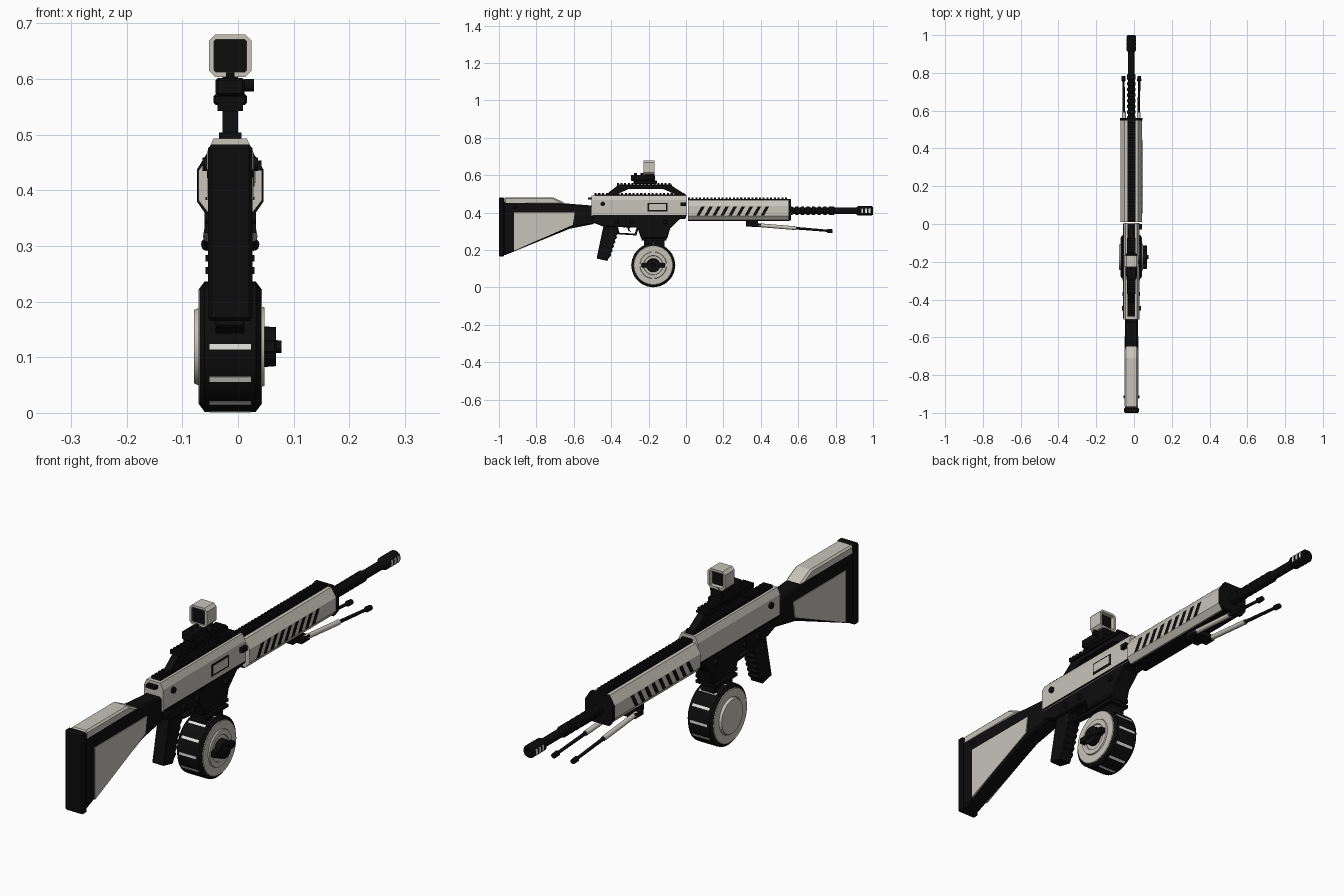
import bpy, bmesh, math
from mathutils import Vector, Matrix

if "Cube" in bpy.data.objects:
    bpy.data.objects.remove(bpy.data.objects["Cube"])

CX = -0.014  # centre plane of the body


def material(name, rgb):
    m = bpy.data.materials.new(name)
    m.use_nodes = True
    col = (*rgb, 1)
    m.diffuse_color = col
    m.node_tree.nodes["Principled BSDF"].inputs["Base Color"].default_value = col
    return m


DARK = material("matte black", (0.004, 0.004, 0.004))
LIGHT = material("warm light grey", (0.57, 0.55, 0.49))
WHITE = material("pale grey", (0.8, 0.8, 0.78))


def finish(name, bm, mat, smooth=False, bevel=0):
    bmesh.ops.recalc_face_normals(bm, faces=bm.faces)
    me = bpy.data.meshes.new(name)
    bm.to_mesh(me)
    bm.free()
    me.materials.append(mat)
    ob = bpy.data.objects.new(name, me)
    bpy.context.collection.objects.link(ob)
    if bevel:
        mod = ob.modifiers.new("Bevel", "BEVEL")
        mod.width, mod.segments, mod.limit_method = bevel, 1, "ANGLE"
    if smooth:
        bpy.ops.object.select_all(action="DESELECT")
        ob.select_set(True)
        bpy.context.view_layer.objects.active = ob
        bpy.ops.object.shade_smooth_by_angle(angle=math.radians(35))
    return ob


def extrude(name, pts, mat, depth, bevel=0):
    """Closed outline of 3D points pushed along a depth vector."""
    bm = bmesh.new()
    f = bm.faces.new([bm.verts.new(p) for p in pts])
    new = bmesh.ops.extrude_face_region(bm, geom=[f])["geom"]
    bmesh.ops.translate(bm, verts=[v for v in new if isinstance(v, bmesh.types.BMVert)], vec=depth)
    return finish(name, bm, mat, bevel=bevel)


def side(name, yz, mat, half, x=CX, bevel=0):
    """Side outline given thickness across x."""
    return extrude(name, [(x - half, y, z) for y, z in yz], mat, (2 * half, 0, 0), bevel)


def section(name, xz, mat, y0, y1):
    """Cross-section run along the barrel direction."""
    return extrude(name, [(CX + x, y0, z) for x, z in xz], mat, (0, y1 - y0, 0))


def box(name, y0, y1, z0, z1, mat, half, x=CX, bevel=0):
    return side(name, [(y0, z0), (y1, z0), (y1, z1), (y0, z1)], mat, half, x, bevel)


def lathe(name, profile, mat, start, direction, seg=32):
    """Spin (distance, radius) pairs about a direction."""
    bm = bmesh.new()
    rings = [[bm.verts.new((r * math.cos(a), r * math.sin(a), d))
              for a in (2 * math.pi * i / seg for i in range(seg))] for d, r in profile]
    for a, b in zip(rings, rings[1:]):
        for i in range(seg):
            j = (i + 1) % seg
            bm.faces.new((a[i], a[j], b[j], b[i]))
    bm.faces.new(rings[0])
    bm.faces.new(rings[-1])
    rot = Vector(direction).to_track_quat("Z", "Y").to_matrix().to_4x4()
    bm.transform(Matrix.Translation(start) @ rot)
    return finish(name, bm, mat, smooth=True)


def rail(name, y0, y1, z, half, h=0.016):
    """Accessory rail with teeth, one outline."""
    n = round((y1 - y0) / 0.02)
    step = (y1 - y0) / n
    pts = [(y0, z)]
    for i in range(n):
        y = y0 + i * step
        pts += [(y, z + h), (y + step * .55, z + h), (y + step * .55, z + h * .5), (y + step, z + h * .5)]
    side(name, pts + [(y1, z)], DARK, half)


# Stock
box("butt_plate", -1, -0.972, 0.165, 0.482, DARK, 0.04, bevel=0.006)
side("stock_body", [(-0.975, 0.17), (-0.62, 0.315), (-0.49, 0.34), (-0.49, 0.437),
                    (-0.65, 0.45), (-0.975, 0.46)], DARK, 0.034, bevel=0.006)
side("cheek_rest", [(-0.972, 0.445), (-0.64, 0.445), (-0.66, 0.458), (-0.71, 0.482),
                    (-0.972, 0.482)], LIGHT, 0.035, bevel=0.008)
for s in (-1, 1):
    side("stock_panel", [(-0.92, 0.195), (-0.605, 0.335), (-0.595, 0.40), (-0.92, 0.40)],
         LIGHT, 0.003, CX + s * 0.034)
    lathe("stock_bolt", [(0, 0.009), (0.008, 0.007)], DARK, (CX + s * 0.034, -0.915, 0.43), (s, 0, 0), 12)

# Upper receiver
section("upper_receiver", [(-0.042, 0.383), (0.042, 0.383), (0.042, 0.468), (0.03, 0.493),
                           (-0.03, 0.493), (-0.042, 0.468)], LIGHT, -0.505, 0.006)
rail("receiver_rail", -0.49, 0.0, 0.488, 0.02)
for s in (-1, 1):
    lathe("receiver_pin", [(0, 0.012), (0.01, 0.012)], DARK, (CX + s * 0.04, -0.445, 0.447), (s, 0, 0), 16)
    box("receiver_seam", -0.5, 0.0, 0.383, 0.388, DARK, 0.002, CX + s * 0.042)
box("ejection_port", -0.205, -0.1, 0.407, 0.453, DARK, 0.002, CX + 0.042)
box("bolt_cover", -0.198, -0.107, 0.414, 0.447, LIGHT, 0.003, CX + 0.043)
box("charging_handle", -0.03, 0.0, 0.436, 0.454, DARK, 0.008, CX + 0.048)
box("rear_latch", -0.525, -0.49, 0.47, 0.482, DARK, 0.02)

# Carry handle with sight rail
for name, pts in {"handle_rear": [(-0.43, 0.495), (-0.375, 0.495), (-0.30, 0.53), (-0.30, 0.55), (-0.36, 0.55)],
                  "handle_front": [(0.0, 0.495), (-0.05, 0.495), (-0.13, 0.53), (-0.13, 0.55), (-0.085, 0.55)],
                  "handle_bar": [(-0.36, 0.527), (-0.085, 0.527), (-0.085, 0.55), (-0.36, 0.55)]}.items():
    side(name, pts, DARK, 0.014)
rail("sight_rail", -0.37, -0.075, 0.543, 0.023)

# Sight
box("sight_clamp", -0.28, -0.155, 0.553, 0.573, DARK, 0.03, bevel=0.004)
box("sight_body", -0.295, -0.165, 0.57, 0.602, DARK, 0.026, bevel=0.004)
box("sight_neck", -0.222, -0.168, 0.60, 0.612, DARK, 0.014)
lathe("sight_dial", [(0, 0.011), (0.018, 0.011)], DARK, (CX + 0.025, -0.2, 0.589), (1, 0, 0), 16)
for y in (-0.27, -0.235):
    lathe("sight_screw", [(0, 0.008), (0.014, 0.008)], DARK, (CX, y, 0.598), (0, 0, 1), 12)


def octagon(h, c):
    return [(h - c, -h), (h, -h + c), (h, h - c), (h - c, h), (c - h, h), (-h, h - c), (-h, c - h), (c - h, -h)]


bm = bmesh.new()
loops = [[bm.verts.new((CX + x, y, 0.642 + z)) for x, z in octagon(h, c)]
         for h, c, y in ((0.038, 0.011, -0.228), (0.038, 0.011, -0.168), (0.029, 0.003, -0.168), (0.029, 0.003, -0.228))]
for k in range(4):
    a, b = loops[k], loops[(k + 1) % 4]
    for i in range(8):
        j = (i + 1) % 8
        bm.faces.new((a[i], a[j], b[j], b[i]))
finish("sight_hood", bm, LIGHT)
box("sight_lens", -0.222, -0.186, 0.613, 0.671, DARK, 0.029)

# Handguard
section("handguard", [(-0.04, 0.36), (0.04, 0.36), (0.057, 0.382), (0.057, 0.435), (0.035, 0.469),
                      (-0.035, 0.469), (-0.057, 0.435), (-0.057, 0.382)], LIGHT, 0.01, 0.548)
section("handguard_cap", [(-0.044, 0.357), (0.044, 0.357), (0.06, 0.38), (0.06, 0.437), (0.038, 0.473),
                          (-0.038, 0.473), (-0.06, 0.437), (-0.06, 0.38)], DARK, 0.548, 0.562)
box("handguard_underside", 0.01, 0.55, 0.356, 0.362, DARK, 0.034)
rail("handguard_rail", 0.01, 0.55, 0.466, 0.021)
for s in (-1, 1):
    for i in range(9):
        y = 0.055 + i * 0.043
        side("vent_slot", [(y, 0.384), (y + 0.018, 0.384), (y + 0.045, 0.432), (y + 0.027, 0.432)],
             DARK, 0.0015, CX + s * 0.057)

# Barrel and muzzle
steps = [(0, 0.022)]
for i in range(7):
    d = 0.03 + i * 0.03
    steps += [(d, 0.022), (d + 0.003, 0.018), (d + 0.012, 0.018), (d + 0.015, 0.022)]
lathe("barrel", steps + [(0.25, 0.022), (0.255, 0.017), (0.4, 0.017)], DARK, (CX, 0.54, 0.41), (0, 1, 0), 24)
lathe("muzzle_brake", [(0, 0.017), (0.012, 0.025), (0.085, 0.025), (0.092, 0.02), (0.092, 0.012), (0.05, 0.012)],
      DARK, (CX, 0.908, 0.41), (0, 1, 0), 24)
for s in (-1, 1):
    for y in (0.937, 0.957, 0.977):
        box("muzzle_port", y, y + 0.01, 0.398, 0.422, WHITE, 0.003, CX + s * 0.0225)

# Folded bipod
box("bipod_mount", 0.32, 0.385, 0.325, 0.36, DARK, 0.03, bevel=0.004)
box("bipod_hinge", 0.35, 0.40, 0.323, 0.342, DARK, 0.046)
for s in (-1, 1):
    a, b = Vector((CX + s * 0.036, 0.38, 0.334)), Vector((CX + s * 0.042, 0.785, 0.301))
    lathe("bipod_sleeve", [(0, 0.010), (0.21, 0.010)], LIGHT, a, b - a, 12)
    lathe("bipod_rod", [(0.2, 0.007), (0.375, 0.006), (0.38, 0.011), (0.405, 0.01)], DARK, a, b - a, 12)

# Lower receiver, magazine well, trigger and grip
side("lower_receiver", [(-0.505, 0.35), (-0.44, 0.325), (-0.26, 0.32), (-0.24, 0.262), (-0.10, 0.262),
                        (-0.085, 0.315), (-0.035, 0.365), (0.0, 0.368), (0.0, 0.385), (-0.505, 0.385)],
     DARK, 0.036, bevel=0.004)
box("magazine_neck", -0.225, -0.115, 0.21, 0.27, DARK, 0.03)
for z in (0.25, 0.272):
    box("magazine_lip", -0.237, -0.103, z, z + 0.012, DARK, 0.044)
for s in (-1, 1):
    for y in (-0.37, -0.29, -0.11):
        lathe("receiver_rivet", [(0, 0.012), (0.012, 0.01)], DARK, (CX + s * 0.034, y, 0.35), (s, 0, 0), 12)
side("trigger_guard", [(-0.375, 0.33), (-0.365, 0.285), (-0.265, 0.278), (-0.25, 0.33), (-0.26, 0.33),
                       (-0.274, 0.288), (-0.357, 0.293), (-0.365, 0.33)], DARK, 0.012)
side("trigger", [(-0.315, 0.33), (-0.298, 0.33), (-0.303, 0.31), (-0.293, 0.295), (-0.31, 0.305)], DARK, 0.006)
grip = [(-0.44, 0.335), (-0.478, 0.155), (-0.42, 0.142)]
for i in range(6):
    t = i / 6
    y, z = -0.412 + 0.045 * t, 0.16 + 0.14 * t
    grip += [(y, z), (y + 0.012, z + 0.01), (y + 0.012, z + 0.018)]
side("pistol_grip", grip + [(-0.365, 0.335)], DARK, 0.026, bevel=0.003)

# Drum magazine
DY, DZ = -0.175, 0.119
lathe("drum_shell", [(-0.055, 0.105), (-0.046, 0.117), (0.046, 0.117), (0.055, 0.105)],
      DARK, (CX, DY, DZ), (1, 0, 0), 48)
for s in (-1, 1):
    top = [(0.055, 0.07), (0.065, 0.066)] if s < 0 else [(0.062, 0.07), (0.062, 0.052), (0.058, 0.05)]
    lathe("drum_face", [(0.05, 0.109), (0.057, 0.103), (0.057, 0.072)] + top, LIGHT, (CX, DY, DZ), (s, 0, 0), 48)
lathe("drum_hub", [(0.055, 0.037), (0.082, 0.035)], DARK, (CX, DY, DZ), (1, 0, 0), 24)
box("drum_key", DY - 0.062, DY + 0.062, DZ - 0.012, DZ + 0.012, DARK, 0.014, CX + 0.069, bevel=0.003)
lathe("drum_key_boss", [(0.08, 0.012), (0.092, 0.011)], DARK, (CX, DY, DZ), (1, 0, 0), 16)
for i in range(12):
    ob = box("drum_slot", -0.118, -0.115, -0.005, 0.005, WHITE, 0.037, 0)
    ob.location = (CX, DY, DZ)
    ob.rotation_euler = (i * math.pi / 6, 0, 0)
